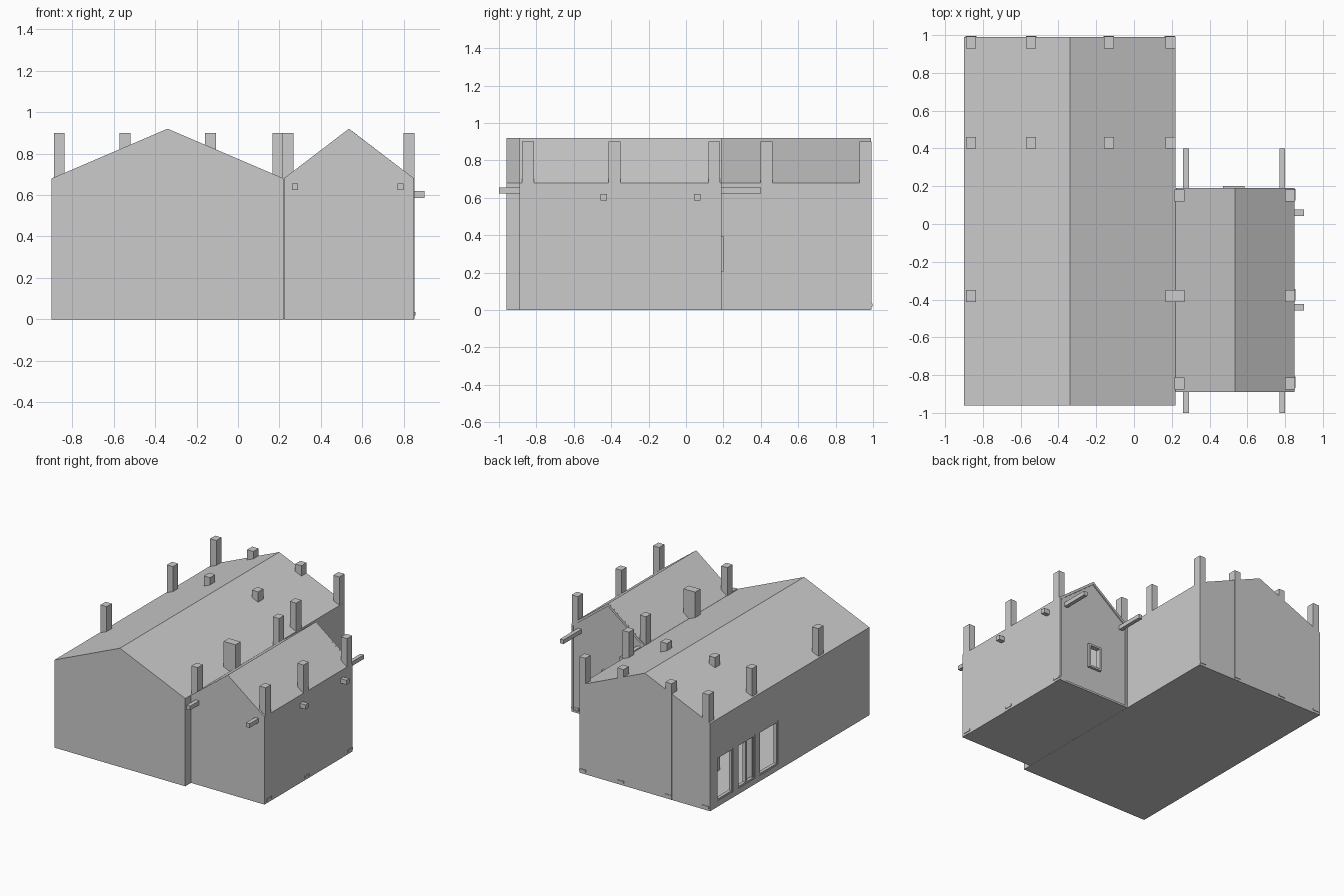
import bpy, bmesh

if "Cube" in bpy.data.objects:
    bpy.data.objects.remove(bpy.data.objects["Cube"])

WALL = 0.015


def new_object(name, bm):
    bmesh.ops.recalc_face_normals(bm, faces=bm.faces)
    mesh = bpy.data.meshes.new(name)
    bm.to_mesh(mesh)
    bm.free()
    ob = bpy.data.objects.new(name, mesh)
    bpy.context.collection.objects.link(ob)
    return ob


def box(name, x0, x1, y0, y1, z0, z1):
    bm = bmesh.new()
    bmesh.ops.create_cube(bm, size=1)
    for v in bm.verts:
        v.co.x = (x0 + x1) / 2 + v.co.x * (x1 - x0)
        v.co.y = (y0 + y1) / 2 + v.co.y * (y1 - y0)
        v.co.z = (z0 + z1) / 2 + v.co.z * (z1 - z0)
    return new_object(name, bm)


def gabled_prism(name, x0, x1, y0, y1, eave, ridge, z0=0.0):
    xm = (x0 + x1) / 2
    pts = [(x0, z0), (x1, z0), (x1, eave), (xm, ridge), (x0, eave)]
    bm = bmesh.new()
    face = bm.faces.new([bm.verts.new((x, y0, z)) for x, z in pts])
    ext = bmesh.ops.extrude_face_region(bm, geom=[face])
    verts = [g for g in ext["geom"] if isinstance(g, bmesh.types.BMVert)]
    bmesh.ops.translate(bm, verts=verts, vec=(0, y1 - y0, 0))
    return new_object(name, bm)


def cut(ob, cutter):
    cutter.hide_render = True
    cutter.hide_viewport = True
    cutter.display_type = 'WIRE'
    mod = ob.modifiers.new("opening", 'BOOLEAN')
    mod.operation = 'DIFFERENCE'
    mod.solver = 'EXACT'
    mod.object = cutter


def hollow(ob):
    mod = ob.modifiers.new("wall thickness", 'SOLIDIFY')
    mod.thickness = WALL
    mod.offset = -1


# Two hollow gabled volumes
hall = gabled_prism("main_hall", -0.90, 0.22, -0.96, 0.99, 0.68, 0.92)
annex = gabled_prism("annex", 0.221, 0.85, -0.89, 0.18, 0.68, 0.92)
for shell in (hall, annex):
    hollow(shell)

# Projecting rim around the rear annex gable
rim = gabled_prism("annex_gable_rim", 0.222, 0.85, 0.176, 0.19, 0.68, 0.92)
cut(rim, gabled_prism("rim_cutter", 0.236, 0.836, 0.1, 0.3, 0.668, 0.898, 0.015))

# Three openings with frames in the left wall
F = 0.012
for i, (y0, y1) in enumerate([(0.71, 0.905), (0.44, 0.65), (0.16, 0.39)]):
    z0, z1 = 0.045, 0.385
    cut(hall, box(f"door_cutter_{i}", -1.0, -0.87, y0, y1, z0, z1))
    xs = (-0.897, -0.872)
    box(f"door_sill_{i}", *xs, y0, y1, z0, z0 + F)
    box(f"door_head_{i}", *xs, y0, y1, z1 - F, z1)
    for side, y in (("front", y0), ("back", y1 - F)):
        box(f"door_jamb_{side}_{i}", *xs, y, y + F, z0 + F, z1 - F)
    if i == 1:
        box("door_mullion", *xs, 0.535, 0.555, z0 + F, z1 - F)

# Window in the rear annex wall
cut(annex, box("window_cutter", 0.485, 0.57, 0.15, 0.25, 0.22, 0.38))
for name, z in (("window_sill", 0.205), ("window_head", 0.38)):
    box(name, 0.47, 0.585, 0.162, 0.2, z, z + 0.015)
for name, x in (("window_jamb_left", 0.47), ("window_jamb_right", 0.57)):
    box(name, x, x + 0.015, 0.162, 0.2, 0.22, 0.38)

# Structural posts rising through the roofs
posts = [(x, y) for y in (0.96, 0.43) for x in (-0.863, -0.545, -0.133, 0.193)]
posts += [(x, -0.382) for x in (-0.863, 0.193)]
posts += [(x, y) for y in (0.151, -0.382, -0.845) for x in (0.241, 0.825)]
for i, (x, y) in enumerate(posts):
    box(f"post_{i}", x - 0.0265, x + 0.0265, y - 0.0315, y + 0.0315, 0.002, 0.90)

# Small base plates peeking through the walls
for i, x in enumerate((-0.863, -0.545, -0.133, 0.19)):
    box(f"rear_base_plate_{i}", x - 0.028, x + 0.028, 0.93, 0.996, 0.018, 0.035)
for i, y in enumerate((0.155, -0.375, -0.838)):
    box(f"side_base_plate_{i}", 0.79, 0.856, y - 0.03, y + 0.03, 0.018, 0.035)

# Beams with projecting ends
for i, x in enumerate((0.275, 0.785)):
    box(f"long_beam_{i}", x - 0.015, x + 0.015, -1.0, 0.40, 0.623, 0.655)
for i, y in enumerate((0.06, -0.44)):
    box(f"cross_beam_{i}", 0.20, 0.90, y - 0.017, y + 0.017, 0.585, 0.62)
